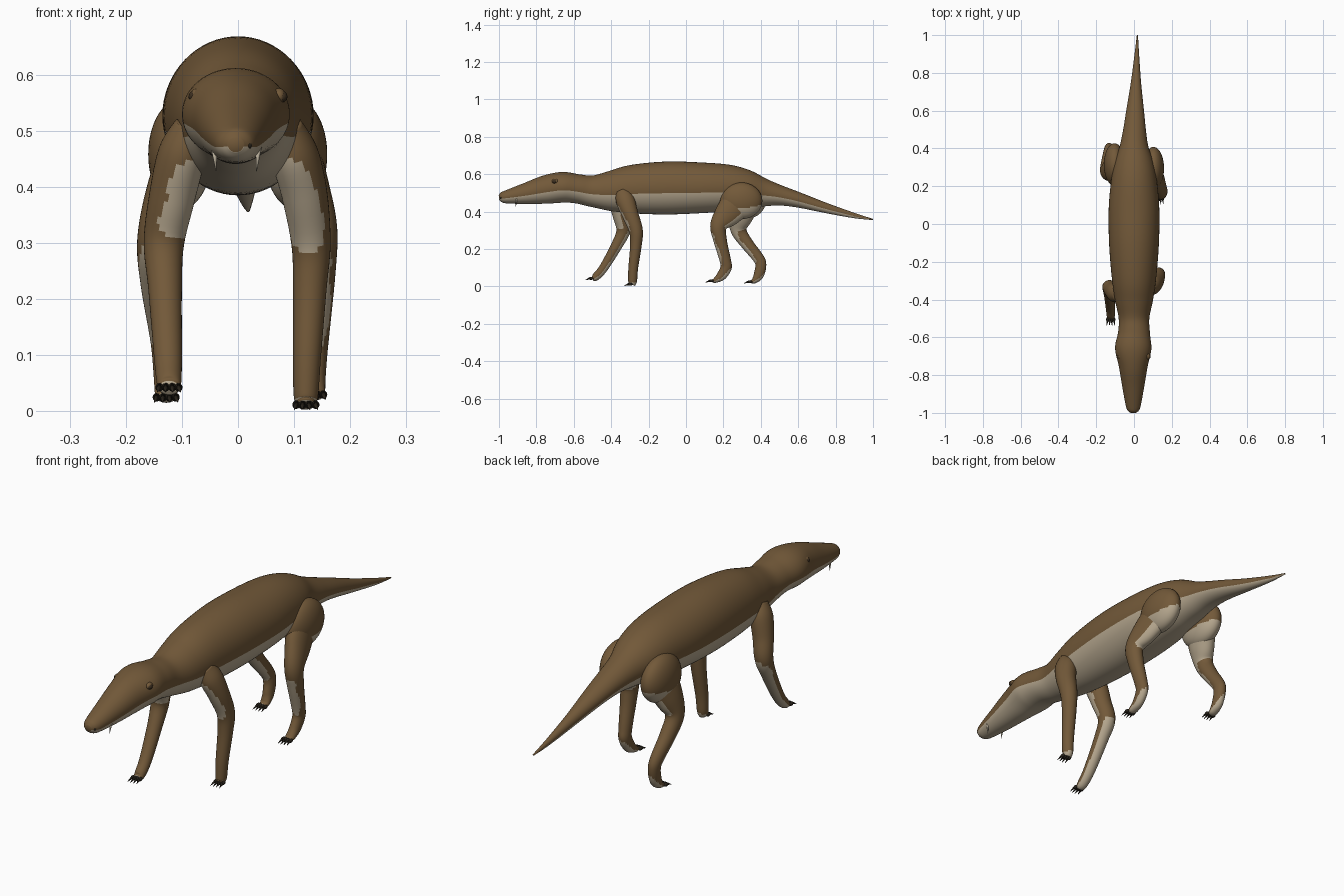
import bpy, bmesh, math
from mathutils import Vector, Matrix

cube = bpy.data.objects.get("Cube")
if cube:
    bpy.data.objects.remove(cube, do_unlink=True)


def material(name, rgb):
    m = bpy.data.materials.new(name)
    m.use_nodes = True
    m.diffuse_color = (*rgb, 1)
    bsdf = next(n for n in m.node_tree.nodes if n.type == 'BSDF_PRINCIPLED')
    bsdf.inputs["Base Color"].default_value = (*rgb, 1)
    bsdf.inputs["Roughness"].default_value = 0.8
    return m


BROWN = material("brown_hide", (0.17, 0.10, 0.041))
CREAM = material("cream_underside", (0.47, 0.39, 0.275))
DARK = material("dark_claw", (0.022, 0.017, 0.011))
BONE = material("bone_tooth", (0.58, 0.51, 0.39))
EYE = material("eye_brown", (0.045, 0.028, 0.014))


def finish(bm, name, mats, countershade=False):
    """Turn a bmesh into a smooth object; downward faces take the second colour."""
    bmesh.ops.recalc_face_normals(bm, faces=bm.faces[:])
    for f in bm.faces:
        f.smooth = True
        f.normal_update()
        if countershade and f.normal.z < -0.22:
            f.material_index = 1
    me = bpy.data.meshes.new(name)
    bm.to_mesh(me)
    bm.free()
    for m in mats:
        me.materials.append(m)
    ob = bpy.data.objects.new(name, me)
    bpy.context.scene.collection.objects.link(ob)
    return ob


def spline(rows, steps):
    """Catmull-Rom through rows of numbers."""
    pts = [rows[0]] + rows + [rows[-1]]
    out = []
    for a, b, c, d in zip(pts, pts[1:], pts[2:], pts[3:]):
        for k in range(steps):
            t = k / steps
            out.append([0.5 * (2 * q + (r - p) * t + (2 * p - 5 * q + 4 * r - s) * t * t
                               + (3 * q - p - 3 * r + s) * t ** 3)
                        for p, q, r, s in zip(a, b, c, d)])
    return out + [list(rows[-1])]


def loft(name, rows, sides, steps=6):
    """Skin of elliptical rings; each row is x, y, z, side radius, depth radius."""
    rows = spline(rows, steps)
    mid = [Vector(r[:3]) for r in rows]
    bm = bmesh.new()
    rings = []
    for i, r in enumerate(rows):
        t = (mid[min(i + 1, len(mid) - 1)] - mid[max(i - 1, 0)]).normalized()
        u = (Vector((1, 0, 0)) - t * t.x).normalized()
        v = t.cross(u)
        rings.append([bm.verts.new(mid[i] + u * max(r[3], .001) * math.cos(a)
                                   + v * max(r[4], .001) * math.sin(a))
                      for a in (math.tau * k / sides for k in range(sides))])
    for p, q in zip(rings, rings[1:]):
        for k in range(sides):
            n = (k + 1) % sides
            bm.faces.new((p[k], p[n], q[n], q[k]))
    bm.faces.new(rings[0])
    bm.faces.new(rings[-1])
    return finish(bm, name, (BROWN, CREAM), True)


def ball(name, centre, radii, mats, segs=16, countershade=False):
    bm = bmesh.new()
    bmesh.ops.create_uvsphere(bm, u_segments=segs, v_segments=segs, radius=1,
                              matrix=Matrix.Translation(centre) @ Matrix.Diagonal((*radii, 1)))
    return finish(bm, name, mats, countershade)


def spike(name, base, tip, radius, mat):
    base, tip = Vector(base), Vector(tip)
    d = tip - base
    bm = bmesh.new()
    bmesh.ops.create_cone(bm, cap_ends=True, segments=10, radius1=radius, radius2=radius * .08,
                          depth=d.length, matrix=Matrix.Translation((base + tip) / 2)
                          @ d.to_track_quat('Z', 'Y').to_matrix().to_4x4())
    return finish(bm, name, (mat,))


# Head, trunk and tail in one skin: y, top, bottom, half width
profile = [
    (-1.0, .488, .462, .014), (-.985, .504, .449, .031), (-.95, .518, .443, .042),
    (-.85, .556, .44, .060), (-.75, .594, .442, .077), (-.66, .612, .448, .096),
    (-.58, .600, .444, .085), (-.50, .594, .425, .081), (-.40, .619, .402, .101),
    (-.28, .651, .390, .118), (-.10, .668, .385, .132), (.08, .663, .392, .134),
    (.22, .652, .402, .122), (.32, .625, .412, .105), (.41, .580, .425, .076),
    (.50, .542, .432, .060), (.60, .504, .422, .047), (.75, .446, .392, .027),
    (.90, .393, .365, .012), (1.0, .361, .355, .003)]
loft("body", [(.018 * max(0, y - .4) / .6 - .004 * (y < -.6), y, (top + bot) / 2, w, (top - bot) / 2)
              for y, top, bot, w in profile], 64)

# Legs: each path runs from the hip or shoulder down to the toes
front_left = [(.085, -.345, .51, .028, .035), (.10, -.325, .46, .042, .050),
              (.118, -.30, .39, .041, .044), (.130, -.268, .30, .035, .037),
              (.128, -.268, .22, .030, .031), (.123, -.282, .10, .025, .026),
              (.121, -.286, .03, .022, .024), (.121, -.292, .012, .017, .019)]
front_right = [(-.085, -.375, .51, .028, .035), (-.10, -.365, .46, .042, .050),
               (-.118, -.350, .38, .041, .042), (-.132, -.335, .30, .036, .037),
               (-.130, -.370, .22, .030, .030), (-.125, -.440, .10, .025, .024),
               (-.123, -.482, .052, .022, .021), (-.123, -.500, .043, .018, .012)]
hind_left = [(.10, .29, .46, .045, .085), (.122, .225, .39, .042, .072),
             (.142, .175, .325, .035, .046), (.143, .182, .25, .031, .036),
             (.138, .210, .14, .025, .030), (.136, .214, .10, .023, .030),
             (.135, .190, .058, .021, .026), (.135, .158, .034, .020, .015),
             (.135, .142, .030, .016, .009)]
hind_right = [(-.10, .315, .45, .045, .085), (-.125, .290, .37, .044, .066),
              (-.145, .282, .30, .035, .043), (-.143, .325, .23, .031, .034),
              (-.135, .388, .15, .025, .030), (-.131, .400, .11, .023, .029),
              (-.129, .388, .060, .021, .027), (-.128, .366, .032, .020, .016),
              (-.128, .348, .025, .016, .009)]
legs = {"front_left": front_left, "front_right": front_right,
        "hind_left": hind_left, "hind_right": hind_right}
for name, path in legs.items():
    loft(name + "_leg", path, 36)
    # Toes with dark claws fanned across the foot
    x, y, z = path[-1][:3]
    for k in range(4):
        s = (k - 1.5) / 1.5
        toe = (x + s * .017, y - .006 - .004 * (1 - abs(s)), z)
        ball(f"{name}_toe_{k}", toe, (.0075, .013, .0075), (DARK,), 10)
        spike(f"{name}_claw_{k}", (toe[0], toe[1] - .006, z + .001),
              (toe[0] + s * .004, toe[1] - .031, z - .009), .0055, DARK)

# Rounded thigh muscles
ball("left_thigh", (.103, .295, .458), (.056, .113, .098), (BROWN, CREAM), 40, True)
ball("right_thigh", (-.103, .315, .458), (.057, .112, .098), (BROWN, CREAM), 40, True)

# Paired face details
for side, s in (("left", 1), ("right", -1)):
    ball(side + "_eyelid", (s * .073, -.700, .562), (.012, .017, .014), (BROWN,))
    ball(side + "_eye", (s * .079, -.703, .561), (.009, .011, .010), (EYE,))
    ball(side + "_nostril", (s * .021 - .002, -.988, .474), (.006, .006, .006), (DARK,), 12)
    spike(side + "_fang", (s * .041 - .003, -.905, .485), (s * .036 - .003, -.910, .428), .0075, BONE)
